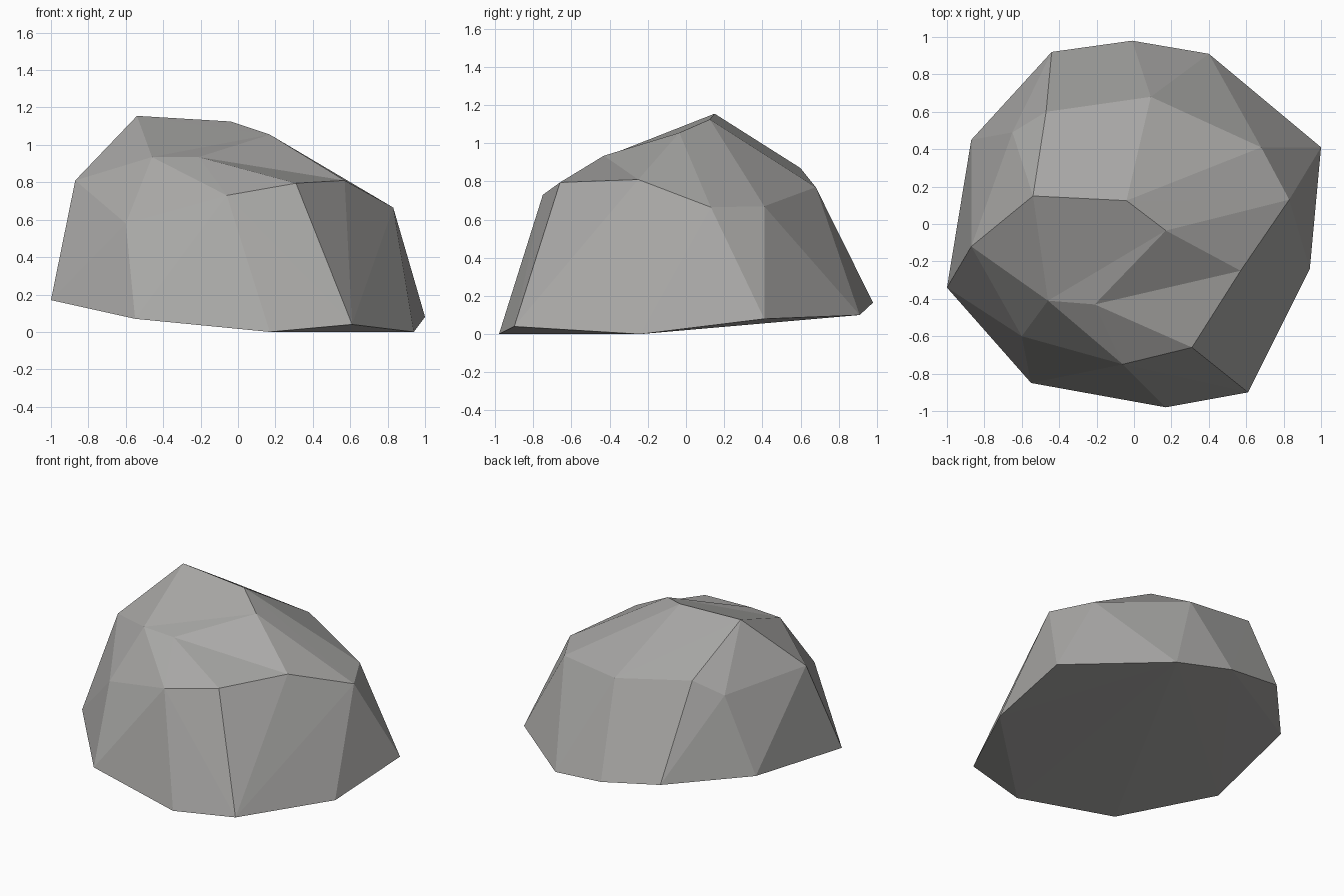
import bpy
import bmesh
from mathutils import Vector

default_cube = bpy.data.objects.get("Cube")
if default_cube:
    bpy.data.objects.remove(default_cube, do_unlink=True)


def stone_material():
    material = bpy.data.materials.new("stone_grey")
    colour = (0.40, 0.395, 0.385, 1.0)
    material.use_nodes = True
    material.diffuse_color = colour
    shader = material.node_tree.nodes["Principled BSDF"]
    shader.inputs["Base Color"].default_value = colour
    shader.inputs["Roughness"].default_value = 0.9
    return material


# Corners of the boulder: foot ring, shoulder ring and crest
foot = [(-1, -.34, .17), (-.55, -.85, .07), (.17, -.98, 0), (.61, -.9, .04),
        (.94, -.24, 0), (1, .41, .08), (.4, .91, .1), (-.01, .98, .165),
        (-.44, .92, .235), (-.87, .45, .235)]
left_shoulder = [(.83, .13, .665), (.68, .41, .67)]
back_shoulder = [(.09, .68, .77), (-.47, .6, .87), (-.65, .49, .77)]
right_shoulder = [(-.87, -.12, .81), (-.6, -.6, .58)]
crest = [(-.54, .15, 1.155), (-.04, .125, 1.125)]

# Rim of the hollow on the front slope, in order, and its low centre
hollow_rim = [(-.46, -.41, .935), (-.06, -.75, .73), (.31, -.66, .795),
              (.57, -.25, .81), (.17, -.035, 1.055)]
hollow_centre = (-.21, -.43, .935)

bm = bmesh.new()
for point in foot + left_shoulder + back_shoulder + right_shoulder + crest:
    bm.verts.new(point)
rim = [bm.verts.new(point) for point in hollow_rim]

# Faceted outer shell
bmesh.ops.convex_hull(bm, input=list(bm.verts))

# Open the shell inside the rim and fan facets to the hollow centre
rim_set = set(rim)
covers = [face for face in bm.faces if set(face.verts) <= rim_set]
bmesh.ops.delete(bm, geom=covers, context="FACES_ONLY")
inner_edges = [edge for edge in bm.edges if not edge.link_faces]
bmesh.ops.delete(bm, geom=inner_edges, context="EDGES")
centre = bm.verts.new(Vector(hollow_centre))
for start, end in zip(rim, rim[1:] + rim[:1]):
    bm.faces.new((start, end, centre))

bmesh.ops.recalc_face_normals(bm, faces=list(bm.faces))
for face in bm.faces:
    face.smooth = False

mesh = bpy.data.meshes.new("boulder")
bm.to_mesh(mesh)
bm.free()
mesh.materials.append(stone_material())
boulder = bpy.data.objects.new("boulder", mesh)
bpy.context.collection.objects.link(boulder)
